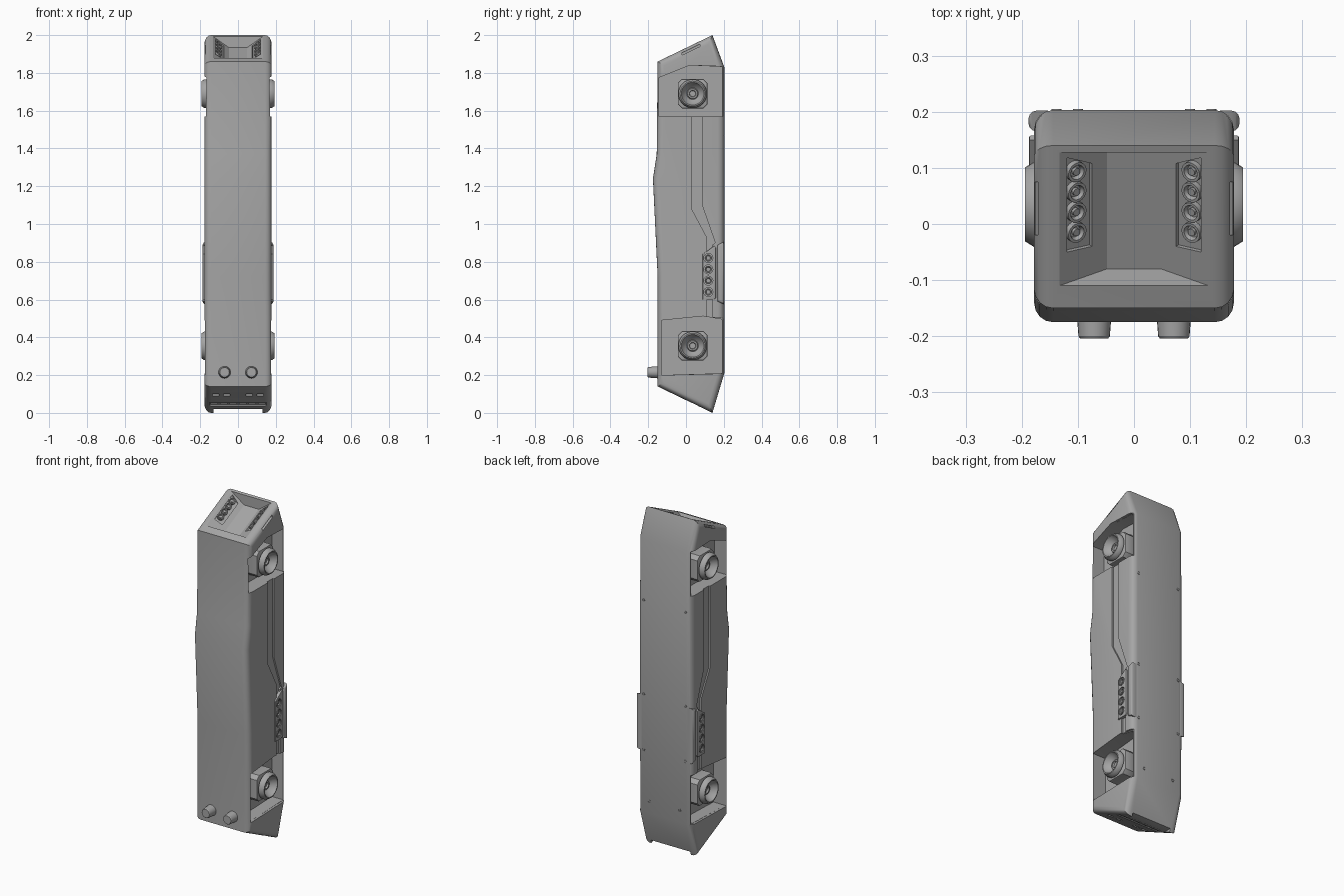
import bpy, bmesh, math
from mathutils import Vector, Matrix

if "Cube" in bpy.data.objects:
    bpy.data.objects.remove(bpy.data.objects["Cube"], do_unlink=True)

grey = bpy.data.materials.new("plain_grey")
grey.use_nodes = True
GREY = (0.38, 0.38, 0.38, 1)
grey.diffuse_color = GREY
grey.node_tree.nodes["Principled BSDF"].inputs["Base Color"].default_value = GREY


def finish(name, bm):
    """Turn a bmesh into a named, shaded object."""
    bmesh.ops.recalc_face_normals(bm, faces=bm.faces)
    mesh = bpy.data.meshes.new(name)
    bm.to_mesh(mesh)
    bm.free()
    ob = bpy.data.objects.new(name, mesh)
    bpy.context.collection.objects.link(ob)
    mesh.materials.append(grey)
    return ob


def smooth(ob):
    bpy.ops.object.select_all(action='DESELECT')
    ob.select_set(True)
    bpy.context.view_layer.objects.active = ob
    bpy.ops.object.shade_smooth_by_angle(angle=math.radians(32))
    return ob


def prism(name, outline, x0, x1, bevel=0.0, segments=4):
    """Side outline (y, z) extruded along x, with rounded rims."""
    bm = bmesh.new()
    a = bm.faces.new([bm.verts.new((x0, y, z)) for y, z in outline])
    b = bm.faces.new([bm.verts.new((x1, y, z)) for y, z in outline])
    va, vb = list(a.verts), list(b.verts)
    for i in range(len(va)):
        j = (i + 1) % len(va)
        bm.faces.new((va[i], va[j], vb[j], vb[i]))
    if bevel:
        bmesh.ops.recalc_face_normals(bm, faces=bm.faces)
        rims = list(a.edges) + list(b.edges)
        bmesh.ops.bevel(bm, geom=rims, offset=bevel, segments=segments,
                        profile=0.5, affect='EDGES')
    return finish(name, bm)


def hull(name, points):
    bm = bmesh.new()
    for p in points:
        bm.verts.new(p)
    bmesh.ops.convex_hull(bm, input=bm.verts)
    return finish(name, bm)


def lathe(name, profile, origin, axis, steps=32):
    """Revolve (radius, height) points around an axis."""
    bm = bmesh.new()
    verts = [bm.verts.new((r, 0, h)) for r, h in profile]
    edges = [bm.edges.new(p) for p in zip(verts, verts[1:])]
    bmesh.ops.spin(bm, geom=verts + edges, cent=(0, 0, 0), axis=(0, 0, 1),
                   angle=math.tau, steps=steps)
    bmesh.ops.remove_doubles(bm, verts=bm.verts, dist=0.0001)
    turn = Vector(axis).to_track_quat('Z', 'Y').to_matrix().to_4x4()
    bm.transform(Matrix.Translation(origin) @ turn)
    return smooth(finish(name, bm))


def cut(target, cutter):
    cutter.hide_render = True
    bpy.context.view_layer.objects.active = target
    mod = target.modifiers.new("cut", 'BOOLEAN')
    mod.operation, mod.solver, mod.object = 'DIFFERENCE', 'EXACT', cutter
    bpy.ops.object.modifier_apply(modifier=mod.name)
    bpy.data.objects.remove(cutter, do_unlink=True)


def rect(y0, y1, z0, z1):
    return [(y0, z0), (y1, z0), (y1, z1), (y0, z1)]


# Sloped top and bottom planes
SLOPE = 0.14 / 0.29


def top_z(y):
    return 1.86 + (y + 0.15) * SLOPE


def bottom_z(y):
    return 0.14 - (y + 0.15) * SLOPE


# Main body shell
body = prism("body", [(-0.15, 0.14), (-0.15, 0.72), (-0.175, 1.24), (-0.155, 1.37),
                      (-0.15, 1.86), (0.14, 2.0), (0.203, 1.83), (0.203, 0.21),
                      (0.14, 0.0)], -0.178, 0.178, 0.034)

# Side bays for the large nozzles, keeping a thin back plate
upper_bay = [(-0.142, 1.57), (0.19, 1.57), (0.19, 1.832), (0.02, 1.84), (-0.142, 1.775)]
lower_bay = [(-0.13, 0.2), (0.19, 0.21), (0.19, 0.495), (0.09, 0.512), (-0.13, 0.49)]
channel = [(0.03, 1.6), (0.03, 1.08), (0.11, 0.93), (0.11, 0.48),
           (0.14, 0.48), (0.14, 0.89), (0.155, 0.9), (0.085, 1.1), (0.085, 1.6)]
for s in (-1, 1):
    for bay in (upper_bay, lower_bay):
        cut(body, prism("bay_cutter", bay, s * 0.09, s * 0.3))
        rim = [(0.25 if y > 0.18 else y, z) for y, z in bay]
        cut(body, prism("rim_cutter", rim, s * 0.165, s * 0.3))
    cut(body, prism("channel_cutter", channel, s * 0.169, s * 0.3))

# Top hopper
HALF, RUN, DEPTH = 0.133, 0.085, 0.06


def wall(s, t, y):
    """Point on a hopper side wall, t = 0 at the rim and 1 at the floor."""
    return Vector((s * (HALF - RUN * t), y, top_z(y) - DEPTH * t))


def wall_normal(s):
    n = Vector((-s * RUN, 0, -DEPTH)).cross(Vector((0, 1, SLOPE))).normalized()
    return n if n.z > 0 else -n


corners = []
for s in (-1, 1):
    corners += [wall(s, -0.3, -0.119), wall(s, -0.3, 0.127),
                wall(s, 1, -0.08), wall(s, 1, 0.127)]
cut(body, hull("hopper_cutter", corners))
for s in (-1, 1):
    n = wall_normal(s)
    base = [wall(s, t, y) for t, y in ((0.16, -0.05), (0.16, 0.118), (0.68, 0.108), (0.68, -0.04))]
    cut(body, hull("panel_cutter", [p + n * d for p in base for d in (-0.008, 0.02)]))
    # Slit along the shoulder
    slit = [(-0.02, top_z(-0.02) - 0.016), (0.075, top_z(0.075) - 0.016),
            (0.075, top_z(0.075) - 0.028), (-0.02, top_z(-0.02) - 0.028)]
    cut(body, prism("slit_cutter", slit, s * 0.155, s * 0.3))


# Bottom vents and the notch between the two feet
def vent(x, y, width, length, depth):
    ys = (y - length / 2, y + length / 2)
    cut(body, hull("vent_cutter", [(x + i * width / 2, v, bottom_z(v) + d)
                                   for i in (-1, 1) for v in ys for d in (-0.03, depth)]))


vent(0, 0.047, 0.3, 0.032, 0.006)
for k in range(6):
    vent(-0.125 + k * 0.05, 0.047, 0.034, 0.02, 0.02)
for x in (-0.118, -0.06, 0.06, 0.118):
    vent(x, -0.055, 0.036, 0.022, 0.015)
cut(body, prism("notch_cutter", rect(0.095, 0.3, -0.1, 0.02), -0.13, 0.13))
smooth(body)

# Large side nozzles on square mounts
nozzle = [(0, -0.05), (0.055, -0.05), (0.055, 0), (0.076, 0.003), (0.076, 0.018),
          (0.066, 0.034), (0.06, 0.034), (0.05, 0.012), (0.03, -0.006),
          (0.026, 0.004), (0.018, 0.004), (0.014, -0.01), (0, -0.01)]
for s, side in ((1, "left"), (-1, "right")):
    for z, level in ((1.69, "upper"), (0.355, "lower")):
        y, h, c = 0.035, 0.078, 0.022
        mount = [(y + a * (h - p), z + b * (h - q)) for a, b, p, q in
                 ((1, 1, 0, c), (1, 1, c, 0), (-1, 1, c, 0), (-1, 1, 0, c),
                  (-1, -1, 0, c), (-1, -1, c, 0), (1, -1, c, 0), (1, -1, 0, c))]
        smooth(prism(f"{level}_{side}_mount", mount, s * 0.08, s * 0.155, 0.006, 2))
        lathe(f"{level}_{side}_nozzle", nozzle, (s * 0.16, y, z), (s, 0, 0))

# Small nozzle: a ring with a centre pin
small = [(0.019, -0.006), (0.019, 0.006), (0.014, 0.006), (0.011, -0.002),
         (0.007, -0.002), (0.007, 0.004), (0, 0.004)]

# Side blocks, each with a row of small nozzles and a guard rail behind
for s, side in ((1, "left"), (-1, "right")):
    block = [(0.088, 0.6), (0.15, 0.6), (0.158, 0.61), (0.158, 0.875), (0.15, 0.885), (0.088, 0.84)]
    box = prism(f"{side}_nozzle_block", block, s * 0.15, s * 0.187, 0.004, 2)
    for k in range(4):
        cut(box, lathe("socket_cutter", [(0, -0.012), (0.024, -0.012), (0.024, 0.02), (0, 0.02)],
                       (s * 0.187, 0.118, 0.64 + k * 0.06), (s, 0, 0), 20))
        lathe(f"{side}_block_nozzle_{k + 1}", small,
              (s * 0.18, 0.118, 0.64 + k * 0.06), (s, 0, 0), 20)
    smooth(box)
    rail = [(0.165, 0.59), (0.202, 0.575), (0.202, 0.905), (0.165, 0.89)]
    smooth(prism(f"{side}_guard_rail", rail, s * 0.14, s * 0.188, 0.014, 3))
    # Small nozzles on the hopper walls
    n = wall_normal(s)
    for k in range(4):
        lathe(f"{side}_hopper_nozzle_{k + 1}", small,
              wall(s, 0.36, -0.015 + k * 0.036) - n * 0.003, n, 20)
    # Front knob
    lathe(f"{side}_knob", [(0.034, -0.02), (0.031, 0.01), (0.028, 0.05), (0.025, 0.054), (0, 0.054)],
          (s * 0.071, -0.15, 0.215), (0, -1, 0), 24)
    # Back screws
    for k, (x, z) in enumerate(((0.138, 1.47), (0.138, 0.91), (0.138, 0.58), (0.1, 0.28))):
        lathe(f"{side}_back_screw_{k + 1}", [(0.009, -0.004), (0.009, 0.002), (0.006, 0.002),
                                            (0.005, 0.0005), (0, 0.0005)],
              (s * x, 0.203, z), (0, 1, 0), 12)
